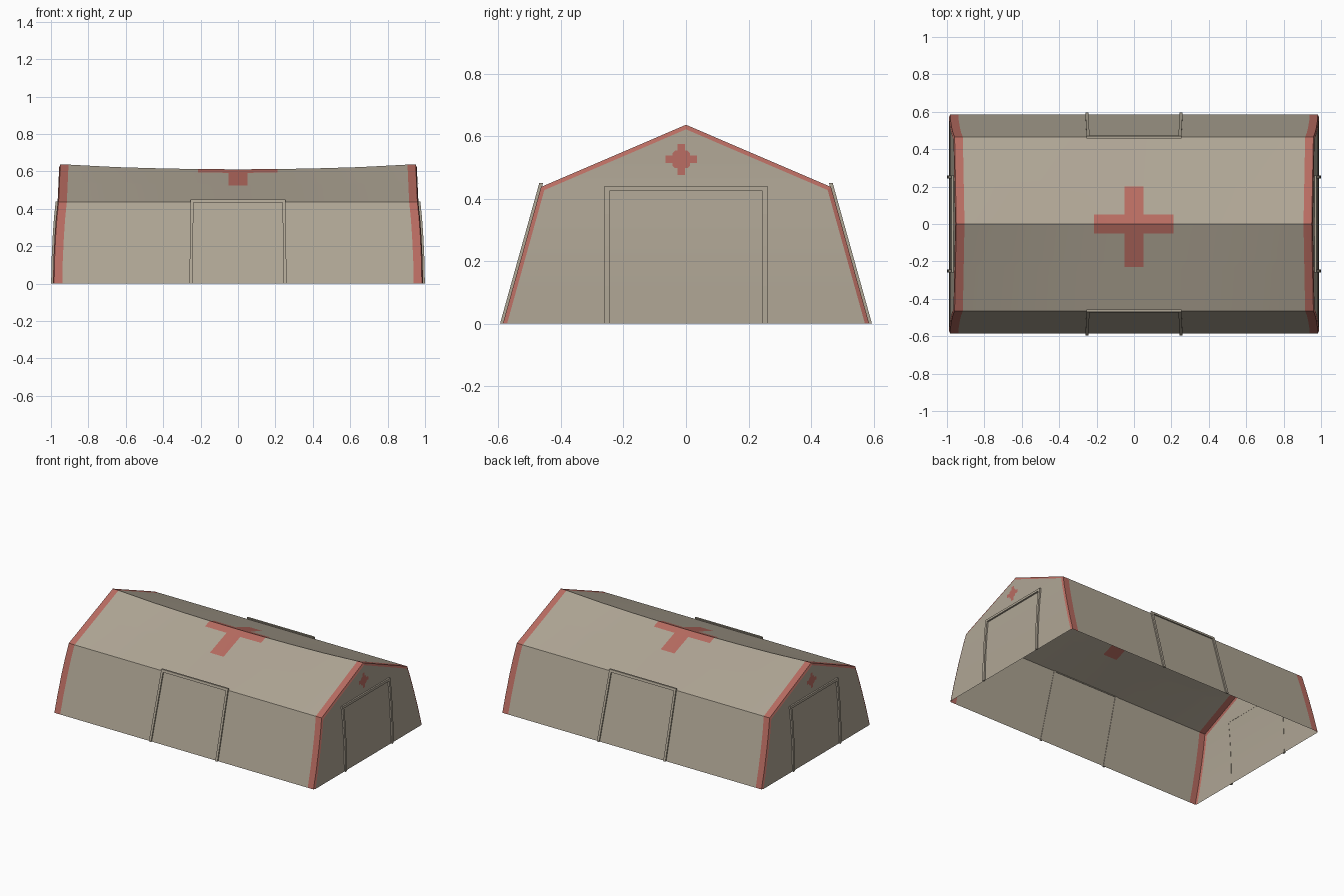
import bpy, bmesh, math
from mathutils import Vector

if "Cube" in bpy.data.objects:
    bpy.data.objects.remove(bpy.data.objects["Cube"])


def material(name, rgb):
    m = bpy.data.materials.new(name)
    m.diffuse_color = (*rgb, 1)
    m.use_nodes = True
    m.node_tree.nodes["Principled BSDF"].inputs["Base Color"].default_value = m.diffuse_color
    return m


TAN = material("tan canvas", (0.43, 0.38, 0.30))
RED = material("faded red", (0.48, 0.15, 0.12))

BASE_Y, EAVE_Y, EAVE_Z = 0.586, 0.464, 0.437
END = [(0, 0.989), (0.12, 0.987), (0.25, 0.981), (0.35, 0.974), (0.437, 0.965), (0.64, 0.956)]


def end_x(z):
    """Position of the leaning end wall at height z."""
    for (z0, x0), (z1, x1) in zip(END, END[1:]):
        if z <= z1:
            return x0 + (x1 - x0) * (z - z0) / (z1 - z0)
    return END[-1][1]


def wall_y(z):
    return BASE_Y + (EAVE_Y - BASE_Y) * z / EAVE_Z


def roof_z(x, y):
    ridge = 0.611 + 0.025 * (x / 0.955) ** 2      # ridge sags in the middle
    return EAVE_Z + (ridge - EAVE_Z) * (1 - abs(y) / EAVE_Y)


def finish(bm, name, mats):
    me = bpy.data.meshes.new(name)
    bm.to_mesh(me)
    bm.free()
    for m in mats:
        me.materials.append(m)
    ob = bpy.data.objects.new(name, me)
    bpy.context.collection.objects.link(ob)
    return ob


# Tent shell: half profile as wall heights, then roof y positions up to the ridge
half = [(wall_y(z), z) for z, _ in END[:5]] + [(y, None) for y in (0.23, 0.2, 0.05)]
profile = [(-y, z) for y, z in half] + [(0, None)] + [(y, z) for y, z in reversed(half)]
n = len(profile)
inner_x = [-0.65, -0.4, -0.215, -0.052, 0.052, 0.21, 0.4, 0.65]


def section(bm, place):
    return [bm.verts.new(place(y, z)) for y, z in profile]


def body_ring(x):
    return lambda y, z: (x, y, roof_z(x, y) if z is None else z)


def end_ring(s, back, scale=1.0):
    def place(y, z):
        z = roof_z(0.955, y) if z is None else z
        return (s * (end_x(z) - back), y * scale, z * scale)
    return place


bm = bmesh.new()
rings = ([section(bm, end_ring(-1, 0, 0.977)), section(bm, end_ring(-1, 0.006)),
          section(bm, end_ring(-1, 0.05))]
         + [section(bm, body_ring(x)) for x in inner_x]
         + [section(bm, end_ring(1, 0.05)), section(bm, end_ring(1, 0.006)),
            section(bm, end_ring(1, 0, 0.977))])
last = len(rings) - 2
for k in range(last + 1):
    for i in range(n - 1):
        f = bm.faces.new((rings[k][i], rings[k][i + 1], rings[k + 1][i + 1], rings[k + 1][i]))
        c = f.calc_center_median()
        # red end bands, and the cross over the ridge
        upright = abs(c.x) < 0.06 and -0.23 < c.y < 0.2
        bar = -0.22 < c.x < 0.215 and abs(c.y) < 0.05
        f.material_index = int(k < 2 or k > last - 2 or upright or bar)
# end walls
for r in (rings[0], rings[-1]):
    for i in range(n // 2):
        j = n - 1 - i
        vs = [r[i], r[i + 1], r[j - 1], r[j]]
        bm.faces.new(vs[:3] + vs[3:] if i + 1 != j - 1 else (r[i], r[i + 1], r[j]))
bmesh.ops.recalc_face_normals(bm, faces=bm.faces)
shell = finish(bm, "tent_shell", (TAN, RED))
bpy.context.view_layer.objects.active = shell
shell.select_set(True)
bpy.ops.object.shade_smooth_by_angle(angle=math.radians(15))


# Door frames: a rectangular strip swept up, across and down each wall
def door_frame(name, half_w, height, place):
    levels = [0, 0.12, 0.25, 0.35, 1]
    bm = bmesh.new()
    loops = []
    path = [(-1, t) for t in levels] + [(1, t) for t in reversed(levels)]
    for side, t in path:
        ring = []
        for grow, off in ((0.008, -0.003), (0.008, 0.009), (-0.008, 0.009), (-0.008, -0.003)):
            z = height + grow if t == 1 else t
            ring.append(bm.verts.new(place(side * (half_w + grow), z, off)))
        loops.append(ring)
    for a, b in zip(loops, loops[1:]):
        for i in range(4):
            j = (i + 1) % 4
            bm.faces.new((a[i], a[j], b[j], b[i]))
    bm.faces.new(loops[0])
    bm.faces.new(loops[-1])
    bmesh.ops.recalc_face_normals(bm, faces=bm.faces)
    finish(bm, name, (TAN,))


# Small stepped cross on each gable
def gable_cross(name, s):
    quarter = [(0.05, -0.012), (0.05, 0.012), (0.028, 0.012), (0.028, 0.02),
               (0.02, 0.028), (0.012, 0.028)]
    bm = bmesh.new()
    vs = []
    for q in range(4):
        ca, sa = round(math.cos(q * math.pi / 2)), round(math.sin(q * math.pi / 2))
        for u, v in quarter:
            y, z = -0.015 + u * ca - v * sa, 0.525 + u * sa + v * ca
            vs.append(bm.verts.new((s * (end_x(z) + 0.003), s * y, z)))
    bm.faces.new(vs)
    finish(bm, name, (RED,))


for s, side, end in ((-1, "front", "left"), (1, "back", "right")):
    door_frame(side + "_door_frame", 0.252, 0.442,
               lambda u, z, o: Vector((u * (1 - 0.06 * z), s * (wall_y(z) + o), z)))
    door_frame(end + "_door_frame", 0.252, 0.432,
               lambda u, z, o: Vector((s * (end_x(z) + o + 0.001), s * u, z)))
    gable_cross(end + "_gable_cross", s)
